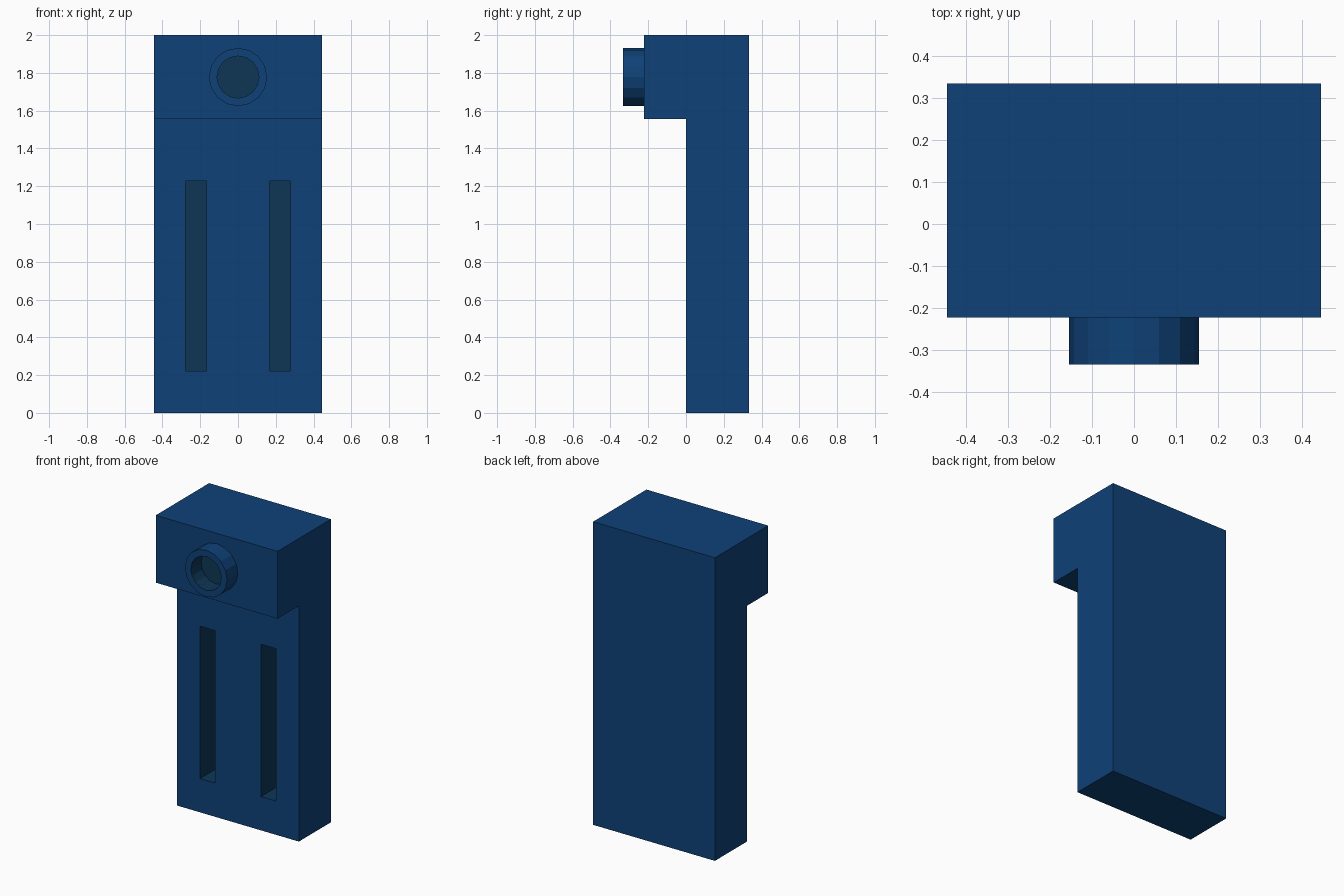
import bpy, bmesh, math
from mathutils import Vector

if "Cube" in bpy.data.objects:
    bpy.data.objects.remove(bpy.data.objects["Cube"])

U = 1 / 9            # base module of the part
HALF_W = 4 * U
SLOT_X, SLOT_Z, SLOT_DEPTH = (1.5 * U, 2.5 * U), (2 * U, 11.05 * U), 2 * U


def material(name, rgb):
    m = bpy.data.materials.new(name)
    m.diffuse_color = (*rgb, 1)
    m.use_nodes = True
    m.node_tree.nodes["Principled BSDF"].inputs["Base Color"].default_value = m.diffuse_color
    return m


blue = material("blue", (0.0044, 0.0535, 0.185))
inner = material("dark teal", (0.0044, 0.037, 0.093))


def finish(bm, name):
    me = bpy.data.meshes.new(name)
    bm.to_mesh(me)
    bm.free()
    me.materials.append(blue)
    me.materials.append(inner)
    ob = bpy.data.objects.new(name, me)
    bpy.context.collection.objects.link(ob)
    return ob


# Body with overhanging head: side profile extruded across x
profile = [(0, 0), (3 * U, 0), (3 * U, 2), (-2 * U, 2), (-2 * U, 14 * U), (0, 14 * U)]
bm = bmesh.new()
base = bm.faces.new([bm.verts.new((-HALF_W, y, z)) for y, z in profile])
ext = bmesh.ops.extrude_face_region(bm, geom=[base], use_keep_orig=True)
bmesh.ops.translate(bm, vec=(2 * HALF_W, 0, 0),
                    verts=[g for g in ext["geom"] if isinstance(g, bmesh.types.BMVert)])
bmesh.ops.recalc_face_normals(bm, faces=bm.faces[:])


# Cut the slot outlines into the front face, then push the slots in
def front():
    return [f for f in bm.faces if f.normal.y < -0.9 and abs(f.calc_center_median().y) < 1e-4]


def cut(co, no):
    fs = front()
    geom = set(fs)
    for f in fs:
        geom.update(f.edges)
        geom.update(f.verts)
    bmesh.ops.bisect_plane(bm, geom=list(geom), plane_co=co, plane_no=no)
    bm.normal_update()


for x in SLOT_X:
    for s in (-1, 1):
        cut((s * x, 0, 0), (1, 0, 0))
for z in SLOT_Z:
    cut((0, 0, z), (0, 0, 1))

slots = []
for f in front():
    c = f.calc_center_median()
    if SLOT_X[0] < abs(c.x) < SLOT_X[1] and SLOT_Z[0] < c.z < SLOT_Z[1]:
        slots.append(f)
for f in bmesh.ops.extrude_discrete_faces(bm, faces=slots)["faces"]:
    bmesh.ops.translate(bm, vec=(0, SLOT_DEPTH, 0), verts=f.verts[:])
bm.normal_update()
for f in bm.faces:
    c = f.calc_center_median()
    if (0.01 < c.y < 0.3 and SLOT_X[0] - 0.01 < abs(c.x) < SLOT_X[1] + 0.01
            and SLOT_Z[0] - 0.01 < c.z < SLOT_Z[1] + 0.01):
        f.material_index = 1
bmesh.ops.recalc_face_normals(bm, faces=bm.faces[:])
finish(bm, "body")

# Hollow round stud on the head
N = 16
rings = [(0.154, -2 * U), (0.154, -3 * U), (U, -3 * U), (U, -2 * U - 0.004)]
bm = bmesh.new()
loops = []
for r, y in rings:
    loops.append([bm.verts.new((r * math.cos(2 * math.pi * i / N), y,
                                16 * U + r * math.sin(2 * math.pi * i / N))) for i in range(N)])
for k in range(3):
    a, b = loops[k], loops[k + 1]
    for i in range(N):
        j = (i + 1) % N
        f = bm.faces.new((a[i], a[j], b[j], b[i]))
        f.material_index = 1 if k == 2 else 0
bm.faces.new(loops[3]).material_index = 1
bm.faces.new(loops[0])
bmesh.ops.recalc_face_normals(bm, faces=bm.faces[:])
finish(bm, "hollow_stud")
